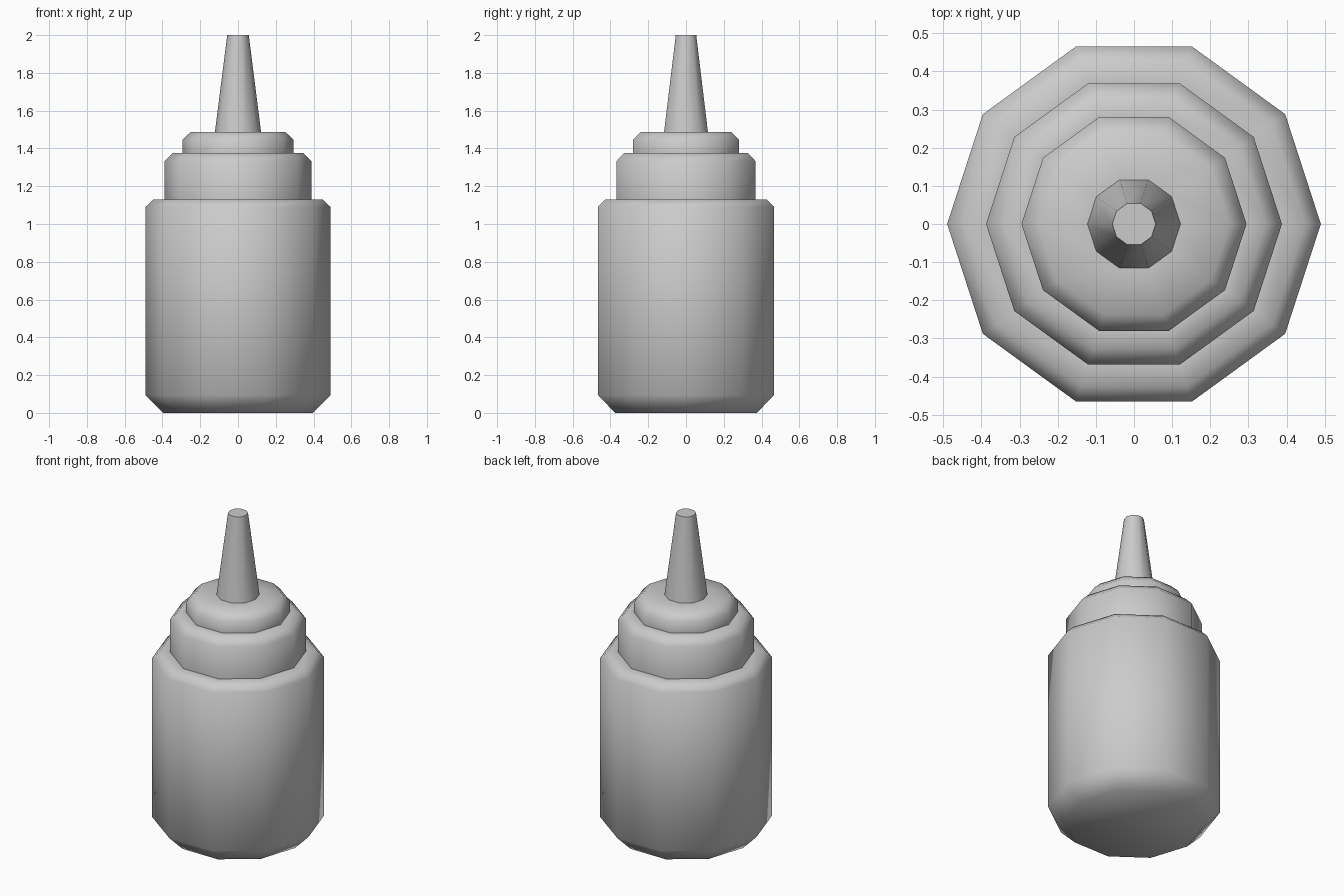
import bpy, bmesh
from math import cos, sin, tau, radians

if "Cube" in bpy.data.objects:
    bpy.data.objects.remove(bpy.data.objects["Cube"])

SIDES = 10


def turned(name, profile, close_bottom=False, close_top=False):
    """Revolve (radius, z) points into a ten-sided part with soft facets."""
    bm = bmesh.new()
    rings = [[bm.verts.new((r * cos(tau * i / SIDES), r * sin(tau * i / SIDES), z))
              for i in range(SIDES)] for r, z in profile]
    for low, high in zip(rings, rings[1:]):
        for i in range(SIDES):
            j = (i + 1) % SIDES
            bm.faces.new((low[i], low[j], high[j], high[i]))
    if close_bottom:
        bm.faces.new(rings[0][::-1])
    if close_top:
        bm.faces.new(rings[-1])
    mesh = bpy.data.meshes.new(name)
    bm.to_mesh(mesh)
    bm.free()
    mesh.shade_smooth()
    mesh.set_sharp_from_angle(angle=radians(50))
    obj = bpy.data.objects.new(name, mesh)
    bpy.context.collection.objects.link(obj)
    return obj


# Bottle body with chamfered foot and shoulder
turned("bottle_body", [(0.395, 0), (0.49, 0.095), (0.49, 1.09), (0.448, 1.13),
                       (0.388, 1.13)], close_bottom=True)
# Screw collar
turned("collar", [(0.388, 1.13), (0.388, 1.332), (0.345, 1.376), (0.295, 1.376)])
# Cap step
turned("cap", [(0.295, 1.376), (0.295, 1.445), (0.25, 1.488), (0.122, 1.488)])
# Tapered nozzle
turned("nozzle", [(0.122, 1.488), (0.057, 2.0)], close_top=True)
